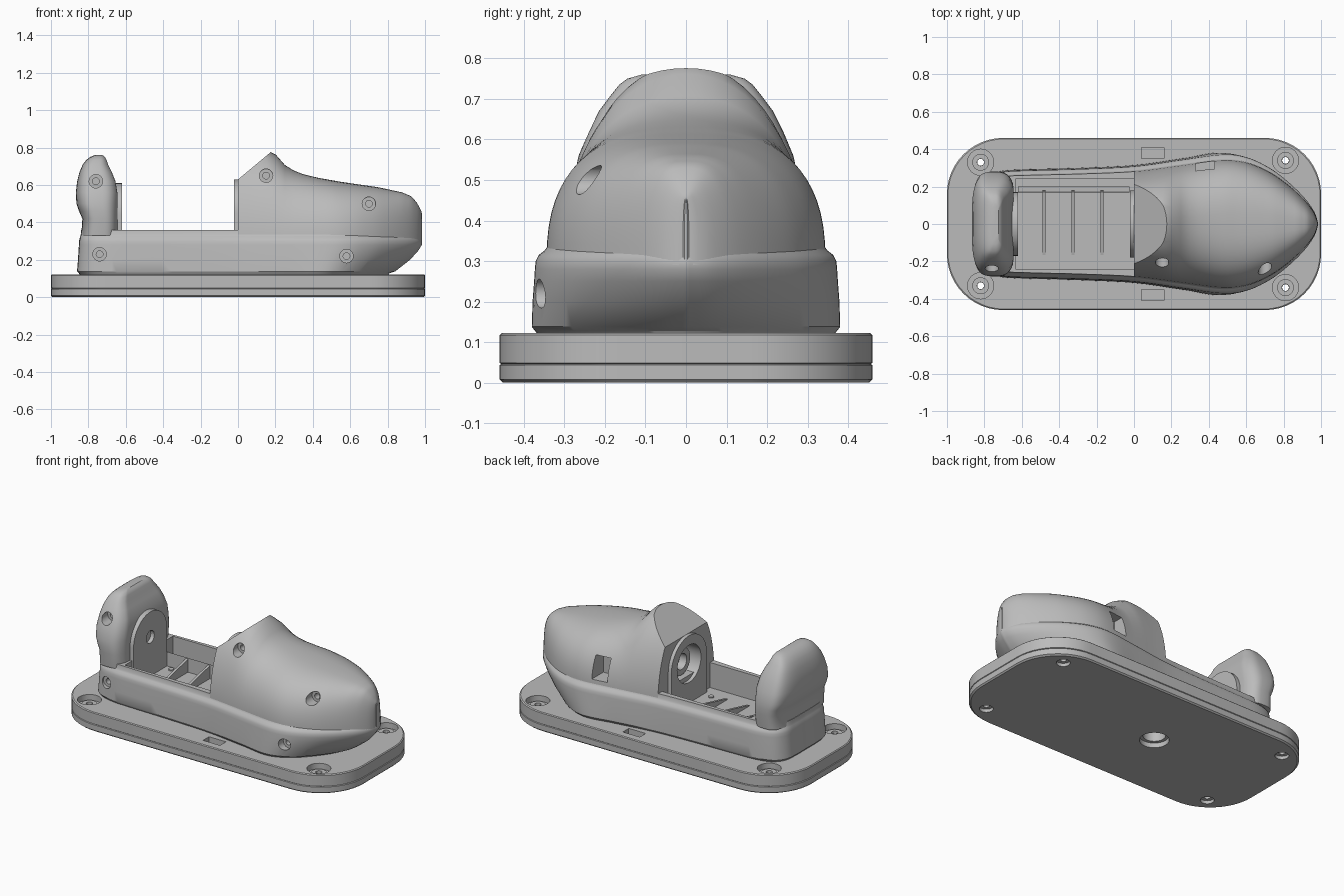
import bpy, bmesh, math
from mathutils import Vector

cube = bpy.data.objects.get("Cube")
if cube:
    bpy.data.objects.remove(cube, do_unlink=True)

grey = bpy.data.materials.new("plain grey")
grey.use_nodes = True
grey.diffuse_color = (0.5, 0.5, 0.5, 1)
grey.node_tree.nodes["Principled BSDF"].inputs["Base Color"].default_value = (0.5, 0.5, 0.5, 1)


# ---- helpers ----
def loft(name, rings):
    """Skin a list of equal-length closed rings and cap both ends."""
    bm = bmesh.new()
    loops = [[bm.verts.new(p) for p in ring] for ring in rings]
    for a, b in zip(loops, loops[1:]):
        for i in range(len(a)):
            j = (i + 1) % len(a)
            bm.faces.new((a[i], a[j], b[j], b[i]))
    bm.faces.new(loops[0])
    bm.faces.new(loops[-1])
    bmesh.ops.recalc_face_normals(bm, faces=bm.faces)
    mesh = bpy.data.meshes.new(name)
    bm.to_mesh(mesh)
    bm.free()
    obj = bpy.data.objects.new(name, mesh)
    mesh.materials.append(grey)
    bpy.context.collection.objects.link(obj)
    return obj


def extrude(name, pts, a, b, axis="z"):
    """Extrude a flat profile from a to b along an axis."""
    place = {"x": lambda p, d: (d, p[0], p[1]),
             "y": lambda p, d: (p[0], d, p[1]),
             "z": lambda p, d: (p[0], p[1], d)}[axis]
    return loft(name, [[place(p, d) for p in pts] for d in (a, b)])


def disc(r, cx, cy, n=32):
    return [(cx + r * math.cos(math.tau * i / n), cy + r * math.sin(math.tau * i / n)) for i in range(n)]


def rect(x0, x1, y0, y1):
    return [(x0, y0), (x1, y0), (x1, y1), (x0, y1)]


def rounded(hx, hy, r, n=12):
    pts = []
    for k, (sx, sy) in enumerate(((1, 1), (-1, 1), (-1, -1), (1, -1))):
        for i in range(n + 1):
            a = math.pi / 2 * (k + i / n)
            pts.append((sx * (hx - r) + r * math.cos(a), sy * (hy - r) + r * math.sin(a)))
    return pts


def arch(r, cz, z0, n=24):
    return [(-r, z0), (r, z0)] + [(r * math.cos(math.pi * i / n), cz + r * math.sin(math.pi * i / n))
                                  for i in range(n + 1)]


def activate(obj):
    bpy.ops.object.select_all(action="DESELECT")
    obj.select_set(True)
    bpy.context.view_layer.objects.active = obj


def cut(obj, *profile):
    """Subtract an extruded profile from an object."""
    cutter = extrude("cutter", *profile)
    mod = obj.modifiers.new("cut", "BOOLEAN")
    mod.operation, mod.solver, mod.object = "DIFFERENCE", "EXACT", cutter
    activate(obj)
    bpy.ops.object.modifier_apply(modifier=mod.name)
    bpy.data.objects.remove(cutter, do_unlink=True)


def smooth(obj, angle=32):
    activate(obj)
    bpy.ops.object.shade_smooth_by_angle(angle=math.radians(angle))


def screw_hole(obj, x, z, depth):
    """Side screw recess on the -y side."""
    cut(obj, disc(0.036, x, z, 24), -0.6, -depth, "y")
    cut(obj, disc(0.018, x, z, 16), -0.6, -depth + 0.04, "y")


def lerp(table, x):
    for (x0, v0), (x1, v1) in zip(table, table[1:]):
        if x <= x1:
            return v0 + (v1 - v0) * max(0, (x - x0) / (x1 - x0))
    return table[-1][1]


def spline(pts, sub=5):
    """Catmull-Rom curve through flat points."""
    p = [Vector(q) for q in [pts[0]] + pts + [pts[-1]]]
    out = []
    for a, b, c, d in zip(p, p[1:], p[2:], p[3:]):
        for i in range(sub):
            t = i / sub
            out.append(0.5 * (2 * b + (c - a) * t + (2 * a - 5 * b + 4 * c - d) * t * t
                              + (3 * b - a - 3 * c + d) * t ** 3))
    return out + [p[-1]]


# ---- stand: two stacked rounded plates ----
lower_plate = loft("lower_plate", [[(x, y, z) for x, y in rounded(1 - d, 0.46 - d, 0.3)]
                                   for z, d in ((0, 0.008), (0.008, 0), (0.043, 0), (0.046, 0.004))])
upper_plate = loft("upper_plate", [[(x, y, z) for x, y in rounded(1 - d, 0.46 - d, 0.3)]
                                   for z, d in ((0.046, 0.004), (0.049, 0), (0.117, 0), (0.122, 0.005))])
for cx, cy in ((-0.82, 0.33), (-0.82, -0.33), (0.81, 0.34), (0.81, -0.34)):
    cut(upper_plate, disc(0.07, cx, cy), 0.085, 0.2)
    cut(upper_plate, disc(0.018, cx, cy, 16), 0, 0.2)
    cut(lower_plate, disc(0.018, cx, cy, 16), -0.1, 0.2)
    cut(lower_plate, disc(0.04, cx, cy, 24), -0.1, 0.02)
    ring = extrude("counterbore_collar", disc(0.045, cx, cy, 24), 0.08, 0.098)
    cut(ring, disc(0.019, cx, cy, 16), 0, 0.2)
    smooth(ring)
for s in (-1, 1):
    cut(upper_plate, rect(0.04, 0.16, s * 0.38 - 0.03, s * 0.38 + 0.03), 0.07, 0.2)
cut(lower_plate, disc(0.085, -0.15, 0), -0.1, 0.03)
cut(lower_plate, disc(0.065, -0.15, 0), -0.1, 0.2)
cut(upper_plate, disc(0.065, -0.15, 0), -0.1, 0.09)
smooth(lower_plate)
smooth(upper_plate)

# ---- hull: plan outline stacked in height ----
half_plan = spline([(-0.86, 0), (-0.86, 0.1), (-0.85, 0.19), (-0.8, 0.255), (-0.7, 0.285), (-0.55, 0.293),
                    (-0.3, 0.3), (0, 0.315), (0.25, 0.35), (0.47, 0.38), (0.6, 0.365), (0.72, 0.31),
                    (0.82, 0.235), (0.91, 0.145), (0.965, 0.065), (0.985, 0)])


def hull_ring(z, bow, stern, width):
    half = []
    for x, y in half_plan:
        if x > 0.3:
            x = 0.3 + (x - 0.3) * (bow - 0.3) / 0.685
        elif x < -0.6:
            x = -0.6 + (x + 0.6) * (-0.6 - stern) / 0.26
        half.append((x, y * width, z))
    return half + [(x, -y, z) for x, y, z in half[-2:0:-1]]


hull = loft("hull", [hull_ring(*r) for r in (
    (0.115, 0.80, -0.84, 0.95), (0.128, 0.81, -0.85, 0.98), (0.138, 0.84, -0.86, 1), (0.2, 0.92, -0.855, 0.995),
    (0.25, 0.965, -0.852, 0.985), (0.28, 0.983, -0.85, 0.98), (0.3, 0.985, -0.849, 0.975),
    (0.315, 0.98, -0.846, 0.955), (0.325, 0.97, -0.843, 0.92), (0.335, 0.962, -0.84, 0.9),
    (0.36, 0.955, -0.838, 0.89))])
cut(hull, rect(-0.63, 0.0, -0.242, 0.242), 0.2, 0.6)
screw_hole(hull, -0.74, 0.23, 0.25)
screw_hole(hull, 0.58, 0.22, 0.32)
smooth(hull)

# ---- cowl: rounded sections along the length, trimmed by a sloping rear plane ----
crown = [(0, 0.80), (0.18, 0.785), (0.2, 0.765), (0.24, 0.715), (0.28, 0.685), (0.34, 0.66), (0.42, 0.64),
         (0.55, 0.617), (0.75, 0.588), (0.88, 0.56), (0.93, 0.538), (0.96, 0.5), (0.985, 0.45)]
sections = []
for x, w in half_plan:
    if x < -0.001:
        continue
    w, h = max(w * 0.905, 0.004), lerp(crown, x) - 0.29
    power = 2 / lerp([(0, 2), (0.18, 2), (0.5, 2.55), (1, 2.8)], x)
    ring = []
    for i in range(33):
        a = math.pi * i / 32
        c, s = math.cos(a), max(0, math.sin(a))
        ring.append((min(x, 0.98), math.copysign(abs(c) ** power, c) * w, 0.29 + h * s ** power))
    sections.append(ring)
sections[-1] = [(0.983, y, z) for x, y, z in sections[-1]]
cowl = loft("front_cowl", sections)
cut(cowl, [(-0.3, 0.38), (0.4, 0.963), (0.4, 1.2), (-0.3, 1.2)], -1, 1, "y")
cut(cowl, disc(0.12, 0, 0.45), -0.1, 0.09, "x")
screw_hole(cowl, 0.15, 0.65, 0.165)
screw_hole(cowl, 0.7, 0.5, 0.2)
cut(cowl, rect(0.33, 0.43, 0.36, 0.5), 0.22, 0.6, "y")
smooth(cowl)

# ---- stern block: stacked rounded slices with a flat inner face ----
slices = []
for z, back, front, w in ((0.33, -0.838, -0.645, 0.268), (0.42, -0.832, -0.645, 0.278), (0.46, -0.85, -0.645, 0.28),
                          (0.5, -0.864, -0.645, 0.278), (0.56, -0.867, -0.645, 0.265), (0.62, -0.86, -0.655, 0.24),
                          (0.67, -0.847, -0.675, 0.215), (0.71, -0.83, -0.695, 0.185), (0.735, -0.81, -0.703, 0.165),
                          (0.75, -0.79, -0.712, 0.145), (0.76, -0.765, -0.725, 0.11)):
    mid, ring = (back + front) / 2, []
    for i in range(64):
        c, s = math.cos(math.tau * i / 64), math.sin(math.tau * i / 64)
        x = mid + math.copysign(abs(c) ** 0.6, c) * (mid - back) * (1.15 if c > 0 else 1)
        ring.append((min(x, front), math.copysign(abs(s) ** 0.6, s) * w, z))
    slices.append(ring)
stern = loft("stern_block", slices)
screw_hole(stern, -0.76, 0.62, 0.18)
smooth(stern)

# ---- facing arched bearing plates ----
stern_plate = extrude("stern_bearing_plate", arch(0.17, 0.44, 0.2), -0.67, -0.62, "x")
cut(stern_plate, disc(0.04, 0, 0.45, 24), -0.65, -0.5, "x")
smooth(stern_plate)
cowl_plate = extrude("cowl_bearing_plate", arch(0.18, 0.45, 0.2), -0.022, 0.01, "x")
cut(cowl_plate, disc(0.12, 0, 0.45), -0.1, 0.1, "x")
smooth(cowl_plate)
collar = extrude("bearing_collar", disc(0.085, 0, 0.45), 0.03, 0.1, "x")
cut(collar, disc(0.05, 0, 0.45), 0, 0.08, "x")
smooth(collar)

# ---- tray in the open bay: side ledge, gussets and screws ----
extrude("tray_ledge", [(0.168, 0.19), (0.2, 0.19), (0.2, 0.235), (0.17, 0.29)], -0.62, -0.025, "x")
for x in (-0.48, -0.325, -0.17):
    extrude("tray_gusset", [(-0.165, 0.19), (0.18, 0.19), (0.18, 0.285), (-0.165, 0.205)], x - 0.008, x + 0.008, "x")
for x in (-0.57, -0.08):
    for y in (-0.14, 0.14):
        smooth(extrude("tray_screw", disc(0.017, x, y, 16), 0.19, 0.207))
